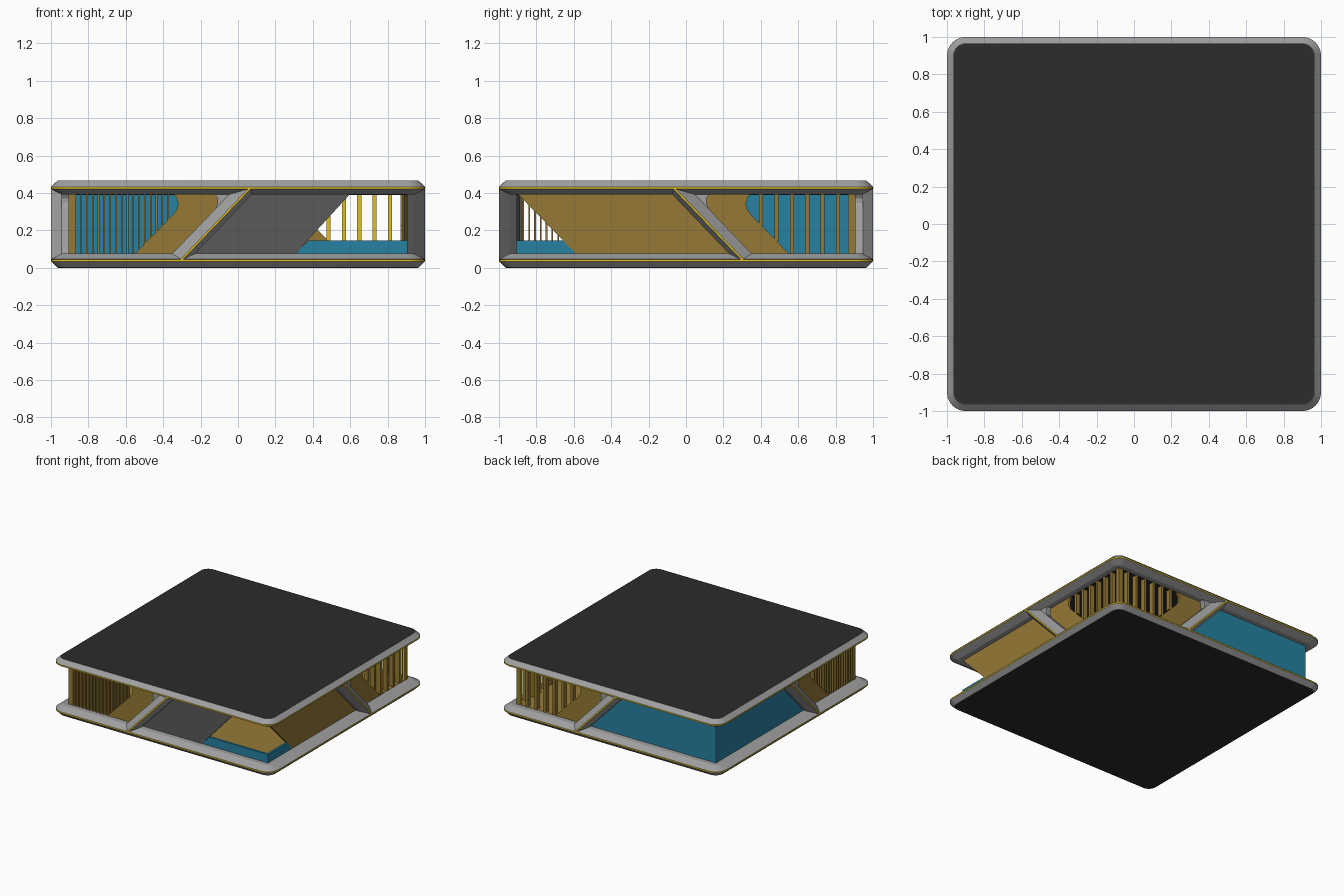
import bpy, bmesh, math

if "Cube" in bpy.data.objects:
    bpy.data.objects.remove(bpy.data.objects["Cube"])

H = 0.467          # total height
WALL = 0.905       # wall plane distance from centre
LO, HI = 0.07, 0.397


def material(name, rgb):
    m = bpy.data.materials.new(name)
    m.diffuse_color = (*rgb, 1)
    m.use_nodes = True
    m.node_tree.nodes["Principled BSDF"].inputs["Base Color"].default_value = m.diffuse_color
    return m


GOLD = material("gold_panel", (0.30, 0.19, 0.035))
YELLOW = material("yellow_trim", (0.75, 0.52, 0.02))
BLUE = material("blue_glass", (0.02, 0.22, 0.36))
BLACK = material("dark_deck", (0.025, 0.025, 0.025))
GREY = material("dark_grey_panel", (0.10, 0.10, 0.10))
FRAME = material("frame_grey", (0.35, 0.35, 0.35))

# Each facade is drawn in (u along, d outward, z); u = -1 is the slatted corner
SIDES = {
    "front": lambda u, d, z: (u, -d, z),
    "right": lambda u, d, z: (d, -u, z),
    "back": lambda u, d, z: (-u, d, z),
    "left": lambda u, d, z: (-d, u, z),
}


def finish(name, bm, mat, smooth=False):
    bmesh.ops.recalc_face_normals(bm, faces=bm.faces)
    me = bpy.data.meshes.new(name)
    bm.to_mesh(me)
    bm.free()
    me.materials.append(mat)
    ob = bpy.data.objects.new(name, me)
    bpy.context.collection.objects.link(ob)
    if smooth:
        bpy.ops.object.select_all(action='DESELECT')
        ob.select_set(True)
        bpy.context.view_layer.objects.active = ob
        bpy.ops.object.shade_smooth_by_angle(angle=math.radians(25))
    return ob


def loft(bm, rings):
    """Skin matching point loops and cap both ends."""
    loops = [[bm.verts.new(p) for p in r] for r in rings]
    n = len(loops[0])
    for a, b in zip(loops, loops[1:]):
        for i in range(n):
            j = (i + 1) % n
            bm.faces.new((a[i], a[j], b[j], b[i]))
    bm.faces.new(loops[0])
    bm.faces.new(loops[-1])


def rounded_square(inset, z, seg=8):
    r = max(0.1 - inset, 0.01)
    c = 1 - inset - r
    pts = []
    for k, (sx, sy) in enumerate(((1, 1), (-1, 1), (-1, -1), (1, -1))):
        for i in range(seg + 1):
            a = math.pi / 2 * (k + i / seg)
            pts.append((sx * c + r * math.cos(a), sy * c + r * math.sin(a), z))
    return pts


def plate(name, profile, mat):
    bm = bmesh.new()
    loft(bm, [rounded_square(i, z) for i, z in profile])
    return finish(name, bm, mat, True)


def panel(name, side, outline, mat, d0=WALL - 0.018, d1=WALL):
    """Extrude a (u, z) outline between two depths on one facade."""
    f = SIDES[side]
    bm = bmesh.new()
    loft(bm, [[f(u, d, z) for u, z in outline] for d in (d0, d1)])
    return finish(name, bm, mat)


# Floor and roof slabs: bevelled rims, yellow edge line, dark faces
for name, flip in (("floor", False), ("roof", True)):
    def zz(z):
        return H - z if flip else z
    plate(name + "_rim_outer", [(0.035, zz(0.001)), (0, zz(0.034))] +
          [(0.004, zz(0.036))], FRAME)
    plate(name + "_rim_inner", [(0.004, zz(0.044)), (0, zz(0.046)),
          (0.055, zz(0.075))], FRAME)
    plate(name + "_edge_line", [(0.001, zz(0.034)), (0.001, zz(0.046))], YELLOW)
    plate(name + "_outer_face", [(0.037, zz(0)), (0.037, zz(0.005))], BLACK)
    plate(name + "_inner_face", [(0.097, zz(0.07)), (0.097, zz(0.077))],
          BLACK if flip else GOLD)


# Diagonal struts
def centre(z):
    return -0.305 + (z - 0.04) * 0.96


def strut(name, side, section, mat, z0=0.04, z1=H - 0.04):
    f = SIDES[side]
    bm = bmesh.new()
    loft(bm, [[f(centre(z) + o, d, z) for o, d in section] for z in (z0, z1)])
    finish(name, bm, mat)


for side, f in SIDES.items():
    strut(side + "_strut", side, [(-0.08, 0.88), (-0.08, 0.945), (-0.007, 0.999),
          (0.007, 0.999), (0.041, 0.945), (0.041, 0.88)], FRAME)
    strut(side + "_strut_line", side, [(-0.007, 0.99), (-0.007, 1.0),
          (0.007, 1.0), (0.007, 0.99)], YELLOW)
    # Rounded gusset where strut meets roof
    panel(side + "_gusset", side, [(-0.12, 0.32), (-0.109, 0.345), (-0.109, 0.37),
          (-0.125, HI), (0.0, HI), (-0.08, 0.32)], FRAME, 0.89, 0.945)
    # Gold panel framing the slatted corner
    panel(side + "_slat_surround", side, [(-0.556, LO), (-0.35, 0.28), (-0.328, 0.31),
          (-0.32, 0.345), (-0.33, 0.378), (-0.35, HI), (-0.03, HI), (-0.33, LO)], GOLD)

    # Vertical slats: dense on front and left, sparse on right and back
    dense = side in ("front", "left")
    step, half = (0.031, 0.0045) if dense else (0.082, 0.011)
    bm = bmesh.new()
    u = -WALL + half
    while u < -0.35:
        z0 = max(LO, LO + u + 0.556)
        loft(bm, [[f(u + a, d, z) for a, d in ((-half, 0.872), (half, 0.872),
             (half, WALL), (-half, WALL))] for z in (z0, HI)])
        u += step
    finish(side + "_slats", bm, GOLD)
    # Bright outer edges of the slats
    if not dense:
        bm = bmesh.new()
        u = -WALL + half
        while u < -0.35:
            z0 = max(LO, LO + u + 0.556)
            loft(bm, [[f(u + a, d, z) for a, d in ((-half, 0.868), (half, 0.868),
                 (half, 0.872), (-half, 0.872))] for z in (z0, HI)])
            u += step
        finish(side + "_slat_edges", bm, YELLOW)

# Blue glazed corner
for side in ("back", "left"):
    panel(side + "_glazing", side,
          [(-0.26, LO), (0.04, HI), (WALL, HI), (WALL, LO)], BLUE)

# Slanted solid panels and low blue parapet at the open corner
panel("front_slanted_panel", "front",
      [(-0.26, LO), (0.04, HI), (0.602, HI), (0.302, LO)], GREY)
panel("right_slanted_panel", "right",
      [(-0.26, LO), (0.04, HI), (0.902, HI), (0.584, LO)], GOLD)
for side, u0 in (("front", 0.302), ("right", 0.584)):
    panel(side + "_parapet", side,
          [(u0, LO), (u0 + 0.072, 0.145), (WALL, 0.145), (WALL, LO)], BLUE)
